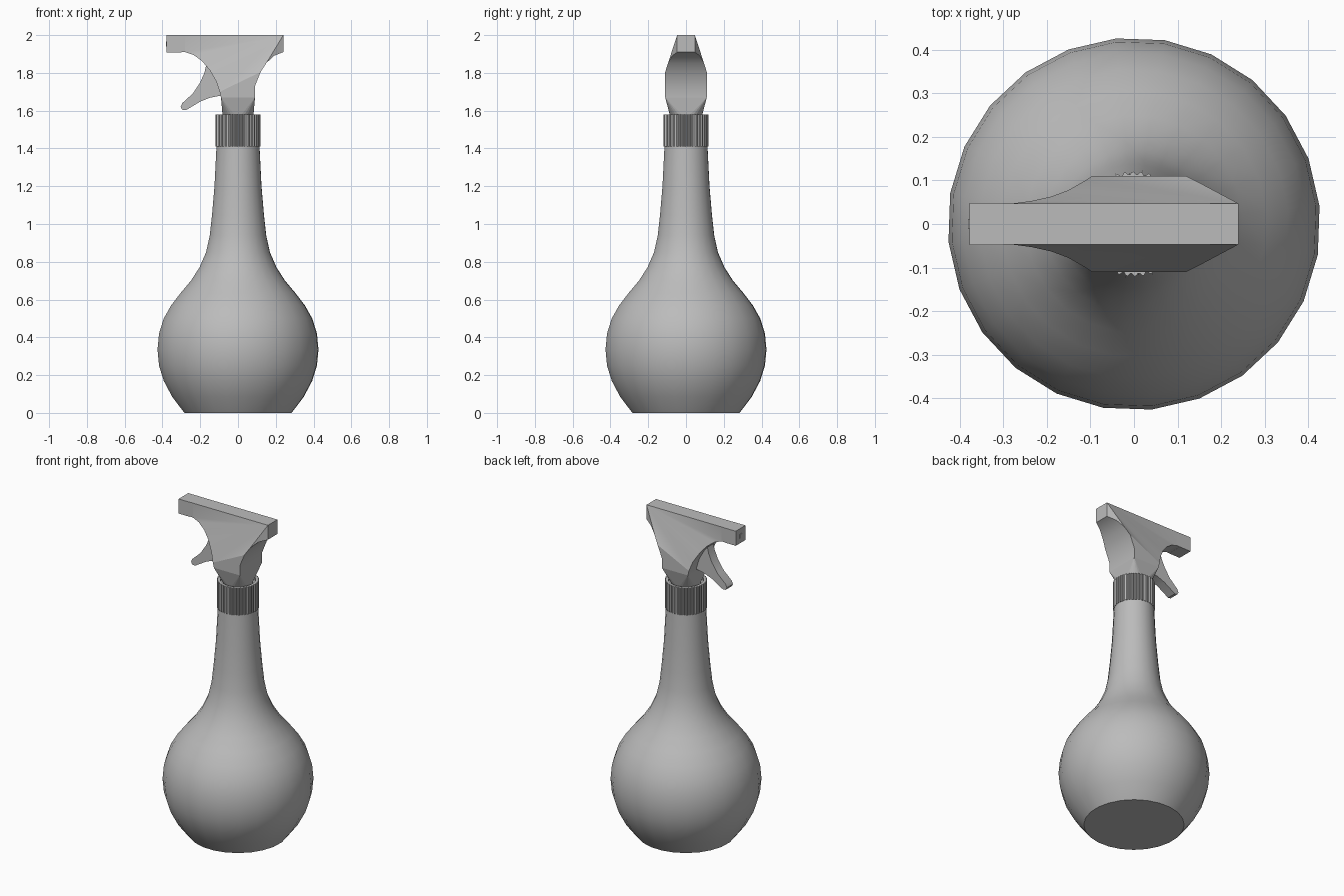
import bpy, bmesh, math

if "Cube" in bpy.data.objects:
    bpy.data.objects.remove(bpy.data.objects["Cube"], do_unlink=True)

grey = bpy.data.materials.new("plain_grey")
grey.use_nodes = True
grey.diffuse_color = (0.5, 0.5, 0.5, 1)
grey.node_tree.nodes["Principled BSDF"].inputs["Base Color"].default_value = (0.5, 0.5, 0.5, 1)


def finish(name, bm, smooth_angle=None):
    bmesh.ops.recalc_face_normals(bm, faces=bm.faces)
    mesh = bpy.data.meshes.new(name)
    bm.to_mesh(mesh)
    bm.free()
    mesh.materials.append(grey)
    obj = bpy.data.objects.new(name, mesh)
    bpy.context.collection.objects.link(obj)
    if smooth_angle:
        bpy.ops.object.select_all(action="DESELECT")
        obj.select_set(True)
        bpy.context.view_layer.objects.active = obj
        bpy.ops.object.shade_smooth_by_angle(angle=math.radians(smooth_angle))
    return obj


def lathe(name, profile, sides, turn=0.0, teeth=0.0, smooth_angle=None):
    """Stack rings of (radius, z, toothed); close both ends."""
    bm = bmesh.new()
    rings = []
    for r, z, toothed in profile:
        ring = []
        for i in range(sides):
            a = 2 * math.pi * i / sides + turn
            q = r - teeth * (toothed and i % 4 > 1)
            ring.append(bm.verts.new((q * math.cos(a), q * math.sin(a), z)))
        rings.append(ring)
    for lo, hi in zip(rings, rings[1:]):
        for i in range(sides):
            j = (i + 1) % sides
            bm.faces.new((lo[i], lo[j], hi[j], hi[i]))
    bm.faces.new(rings[0])
    bm.faces.new(rings[-1])
    return finish(name, bm, smooth_angle)


def box(name, x, y, z):
    bm = bmesh.new()
    bmesh.ops.create_cube(bm, size=1)
    for v in bm.verts:
        v.co = (x[v.co.x > 0], y[v.co.y > 0], z[v.co.z > 0])
    return finish(name, bm)


# Bottle: round belly flowing into a long neck
belly = [(0.285, 0), (0.35, 0.085), (0.395, 0.17), (0.42, 0.25), (0.428, 0.335),
         (0.42, 0.42), (0.395, 0.5), (0.355, 0.57), (0.305, 0.635), (0.25, 0.7),
         (0.205, 0.77), (0.17, 0.85), (0.15, 0.94), (0.138, 1.05), (0.125, 1.2),
         (0.114, 1.42)]
lathe("bottle", [(r, z, False) for r, z in belly], 24, math.radians(5.5), smooth_angle=35)

# Ribbed screw collar with a shallow recess on top
lathe("collar", [(0.12, 1.41, True), (0.12, 1.58, True), (0.1, 1.58, False),
                 (0.1, 1.56, False)], 160, teeth=0.006)

# Neck of the sprayer: rectangle blending to a circle
bm = bmesh.new()
for sx in (-0.09, 0.09):
    for sy in (-0.11, 0.11):
        bm.verts.new((sx, sy, 1.67))
for i in range(24):
    a = math.pi * i / 12
    bm.verts.new((0.08 * math.cos(a), 0.08 * math.sin(a), 1.555))
bmesh.ops.convex_hull(bm, input=bm.verts)
finish("sprayer_neck", bm)

# Sprayer body: underside curve (x, z, half width), sides fanned to the rear top corner
left = [(-0.28, 1.91, 0.047), (-0.235, 1.895, 0.053), (-0.19, 1.862, 0.063),
        (-0.15, 1.815, 0.078), (-0.115, 1.755, 0.098), (-0.097, 1.7, 0.11)]
base = [(-0.09, 1.67, 0.11), (0.09, 1.67, 0.11), (0.09, 1.73, 0.11), (0.12, 1.805, 0.11)]
right = [(0.15, 1.852, 0.095), (0.19, 1.89, 0.073), (0.24, 1.91, 0.047)]
curve = left + base + right
bm = bmesh.new()
sides = []
for s in (-1, 1):
    under = [bm.verts.new((x, s * w, z)) for x, z, w in curve]
    front = bm.verts.new((-0.28, s * 0.047, 2))
    rear = bm.verts.new((0.24, s * 0.047, 2))
    n, m = len(left), len(left) + len(base)
    bm.faces.new((front, under[0], rear))
    for i in range(n - 1):
        bm.faces.new((under[i], under[i + 1], rear))
    bm.faces.new(under[n - 1:m])
    bm.faces.new((under[n - 1], under[m - 1], rear))
    for i in range(m - 1, len(under) - 1):
        bm.faces.new((under[i], under[i + 1], rear))
    sides.append(under + [rear, front])
a, b = sides
for i in range(len(a)):
    j = (i + 1) % len(a)
    bm.faces.new((a[i], a[j], b[j], b[i]))
finish("sprayer_body", bm, 25)

# Barrel tip and nozzle
box("barrel_tip", (-0.31, -0.27), (-0.047, 0.047), (1.91, 2))
box("nozzle", (-0.378, -0.3), (-0.048, 0.048), (1.909, 2))
box("nozzle_opening", (-0.381, -0.375), (-0.012, 0.012), (1.94, 1.965))

# Trigger: curved finger lever
outline = [(-0.165, 1.855), (-0.178, 1.8), (-0.2, 1.75), (-0.24, 1.69), (-0.295, 1.64),
           (-0.304, 1.62), (-0.296, 1.605), (-0.277, 1.602), (-0.2, 1.648),
           (-0.15, 1.668), (-0.09, 1.68), (-0.08, 1.76), (-0.12, 1.86)]
bm = bmesh.new()
near = bm.faces.new([bm.verts.new((x, -0.03, z)) for x, z in outline])
ext = bmesh.ops.extrude_face_region(bm, geom=[near], use_keep_orig=True)
for v in ext["geom"]:
    if isinstance(v, bmesh.types.BMVert):
        v.co.y = 0.03
finish("trigger", bm, 30)
